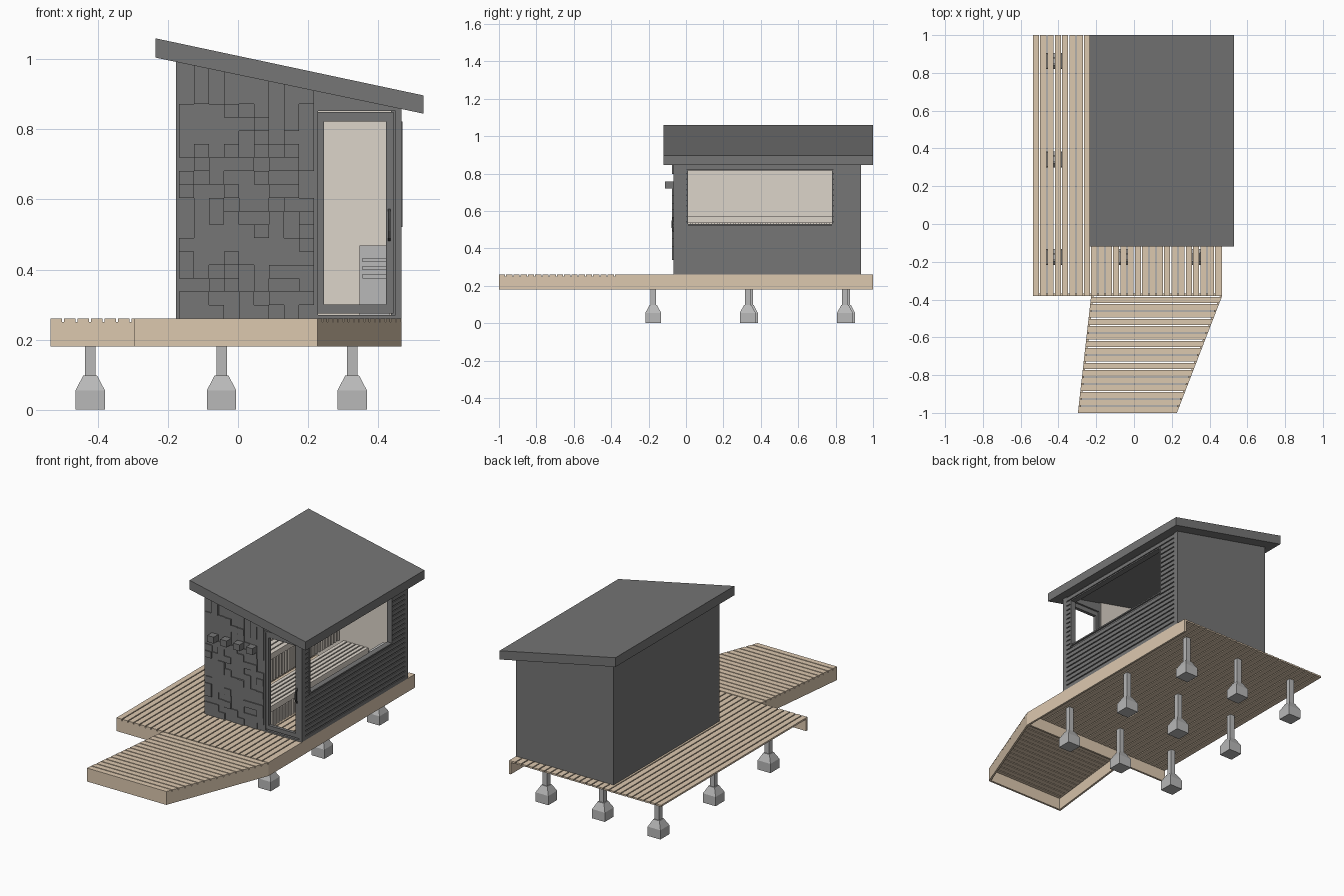
import bpy, bmesh, random

if "Cube" in bpy.data.objects:
    bpy.data.objects.remove(bpy.data.objects["Cube"])

random.seed(4)


def material(name, rgb):
    m = bpy.data.materials.new(name)
    m.diffuse_color = (*rgb, 1)
    m.use_nodes = True
    m.node_tree.nodes["Principled BSDF"].inputs["Base Color"].default_value = m.diffuse_color
    return m


WOOD = material("pale_wood", (0.72, 0.58, 0.43))
LINING = material("lining", (0.72, 0.66, 0.59))
DARK = material("dark_grey", (0.18, 0.18, 0.18))
BLACK = material("handle_grey", (0.06, 0.06, 0.06))
STEEL = material("light_grey", (0.48, 0.48, 0.48))


# A solid is a list of matching rings of points, skinned and capped
def prism_z(pts, a, b):
    return [[(x, y, h) for x, y in pts] for h in (a, b)]


def prism_y(pts, a, b):
    return [[(x, h, z) for x, z in pts] for h in (a, b)]


def prism_x(pts, a, b):
    return [[(h, y, z) for y, z in pts] for h in (a, b)]


def box(x0, x1, y0, y1, z0, z1):
    return prism_z([(x0, y0), (x1, y0), (x1, y1), (x0, y1)], z0, z1)


def build(name, solids, mat=None):
    bm = bmesh.new()
    for rings in solids:
        vs = [[bm.verts.new(p) for p in r] for r in rings]
        n = len(vs[0])
        bm.faces.new(vs[0])
        bm.faces.new(vs[-1])
        for r, s in zip(vs, vs[1:]):
            for i in range(n):
                j = (i + 1) % n
                bm.faces.new((r[i], r[j], s[j], s[i]))
    bmesh.ops.recalc_face_normals(bm, faces=bm.faces)
    me = bpy.data.meshes.new(name)
    bm.to_mesh(me)
    bm.free()
    ob = bpy.data.objects.new(name, me)
    bpy.context.collection.objects.link(ob)
    if mat:
        me.materials.append(mat)
    return ob


def roof_z(x):
    """Underside of the sloping roof."""
    return 1.005 - (x + 0.235) * 0.209


def under_roof(x0, x1, z0, y0, y1):
    return prism_y([(x0, z0), (x1, z0), (x1, roof_z(x1)), (x0, roof_z(x0))], y0, y1)


def frame_y(x0, x1, z0, z1, u0, u1, w0, w1, y0, y1):
    """Rectangular frame facing y with opening u0..u1, w0..w1."""
    return [box(x0, u0, y0, y1, z0, z1), box(u1, x1, y0, y1, z0, z1),
            box(u0, u1, y0, y1, z0, w0), box(u0, u1, y0, y1, w1, z1)]


# Concrete piers: square foot, taper, post
def square(cx, cy, h, z):
    return [(cx - h, cy - h, z), (cx + h, cy - h, z), (cx + h, cy + h, z), (cx - h, cy + h, z)]


feet, posts = [], []
for x in (-0.422, -0.047, 0.326):
    for k, y in enumerate((-0.175, 0.33, 0.85)):
        if k and x < 0:
            y += 0.012 if x < -0.2 else 0
        feet.append([square(x, y, h, z) for h, z in ((0.042, 0), (0.042, 0.055), (0.02, 0.097))])
        posts.append(box(x - 0.015, x + 0.015, y - 0.015, y + 0.015, 0.09, 0.25))
build("pier_feet", feet, STEEL)
build("pier_posts", posts, STEEL)

# Main deck: boards along y, fascia on front and right
GAP = 0.006
X0, X1, P = -0.535, 0.467, 1.002 / 26
build("deck_boards", [box(X0 + i * P, X0 + (i + 1) * P - (GAP if i < 25 else 0), -0.38, 1, 0.25, 0.26)
                      for i in range(26)], WOOD)
build("deck_fascia", [box(X0, X1, -0.38, -0.368, 0.18, 0.25),
                      box(X1 - 0.012, X1, -0.368, 1, 0.18, 0.25)], WOOD)


# Entrance platform: tapering plan, boards along x
def left(y):
    return -0.227 + (y + 0.38) * 0.07 / 0.62


def right(y):
    return 0.467 + (y + 0.38) * 0.24 / 0.62


P = 0.62 / 16
boards = []
for i in range(16):
    a, b = -1 + i * P, -1 + (i + 1) * P - GAP
    boards.append(prism_z([(left(a), a), (right(a), a), (right(b), b), (left(b), b)], 0.25, 0.26))
build("platform_boards", boards, WOOD)
A, B, T = -1, -0.38, 0.012
build("platform_fascia", [
    prism_z([(left(A), A), (right(A), A), (right(A + T), A + T), (left(A + T), A + T)], 0.18, 0.25),
    prism_z([(left(A), A), (left(A) + T, A), (left(B) + T, B), (left(B), B)], 0.18, 0.25),
    prism_z([(right(A) - T, A), (right(A), A), (right(B), B), (right(B) - T, B)], 0.18, 0.25)], WOOD)

# Roof slab
build("roof", [prism_y([(-0.235, 1.005), (0.53, 0.845), (0.53, 0.897), (-0.235, 1.06)], -0.12, 1.0)], DARK)

# Walls
XL, XR, YF, YB, F = -0.177, 0.467, -0.063, 0.935, 0.26
build("left_wall", [under_roof(XL, XL + 0.03, F, YF, YB)], DARK)
build("back_wall", [under_roof(XL + 0.03, XR, F, YB - 0.03, YB)], DARK)
build("front_wall", [under_roof(XL + 0.03, 0.22, F, YF, YF + 0.03),
                     prism_y([(0.22, 0.86), (XR, 0.86), (0.22, roof_z(0.22))], YF, YF + 0.03)], DARK)
W0, W1, S0, S1, TOP = 0.01, 0.78, 0.53, 0.815, 0.862
XI = XR - 0.03
XO = XR - 0.006
build("right_wall", [box(XI, XO, YF + 0.03, W0, F, TOP), box(XI, XO, W1, YB - 0.03, F, TOP),
                     box(XI, XO, W0, W1, F, S0), box(XI, XO, W0, W1, S1, TOP)], DARK)

# Horizontal siding on the right wall, split around the window
siding, z = [], F
while z < TOP - 0.01:
    top = min(z + 0.022, TOP - 0.002)
    if top > S0 and z < S1:
        siding += [box(XO, XR, YF + 0.03, W0, z, top), box(XO, XR, W1, YB - 0.03, z, top)]
    else:
        siding.append(box(XO, XR, YF + 0.03, YB - 0.03, z, top))
    z += 0.0285
build("right_siding", siding, DARK)
t = 0.008
build("window_frame", [box(XI, XR + 0.003, W0 - t, W0, S0 - t, S1 + t), box(XI, XR + 0.003, W1, W1 + t, S0 - t, S1 + t),
                       box(XI, XR + 0.003, W0, W1, S0 - t, S0), box(XI, XR + 0.003, W0, W1, S1, S1 + t)], DARK)

# Relief tiles on the front wall
CW, RH, CX = 0.0427, 0.0383, -0.168
tiles = []
for c in range(9):
    for r in range(17):
        d = random.choice((0, 0.005, 0.005, 0.011))
        x, z = CX + c * CW, F + r * RH
        if d and r < 16:
            tiles.append(box(x, x + CW, YF - d, YF, z, z + RH))
        elif d:
            tiles.append(under_roof(x, x + CW, z, YF - d, YF))
build("relief_tiles", tiles, DARK)

# Four projecting blocks
build("front_blocks", [box(CX + c * CW, CX + (c + 1) * CW, -0.112, YF, F + 12 * RH, F + 13 * RH)
                       for c in (1, 3, 5, 7)], DARK)

# Door: jamb frame, leaf with open pane, bowed handle
build("door_jamb", frame_y(0.22, XR, F, 0.86, 0.228, 0.45, 0.27, 0.852, YF - 0.003, YF + 0.03), DARK)
build("door_leaf", frame_y(0.229, 0.444, 0.275, 0.85, 0.245, 0.422, 0.30, 0.823, YF + 0.002, YF + 0.022), DARK)
y = YF + 0.004
build("door_handle", [prism_x([(y, 0.48), (y - 0.012, 0.49), (y - 0.018, 0.51), (y - 0.018, 0.545),
                               (y - 0.012, 0.565), (y, 0.575), (y - 0.004, 0.56), (y - 0.01, 0.54),
                               (y - 0.01, 0.515), (y - 0.004, 0.495)], 0.428, 0.436)], BLACK)

# Interior wooden lining
L, K = XL + 0.03, 0.006
build("inner_lining", [under_roof(L, L + K, F, YF + 0.03, YB - 0.03),
                       under_roof(L + K, XI, F, YB - 0.03 - K, YB - 0.03),
                       under_roof(L + K, 0.22, F, YF + 0.03, YF + 0.03 + K)], LINING)

# Two-step slatted benches along the left wall
Y0, Y1 = YF + 0.04, YB - 0.04


def bench(name, x0, x1, z):
    n = 6
    p = (x1 - x0) / n
    slats = [box(x0 + i * p, x0 + (i + 1) * p - 0.007, Y0, Y1, z - 0.015, z) for i in range(n)]
    slats.append(box(x1 - 0.02, x1 - 0.007, Y0, Y1, z - 0.035, z - 0.015))
    build(name, slats, LINING)


bench("upper_bench", L + 0.01, 0.07, 0.57)
bench("lower_bench", 0.07, 0.24, 0.395)
N = 32
p = (Y1 - Y0) / N
build("bench_risers", [box(x - 0.012, x, Y0 + i * p, Y0 + (i + 1) * p - 0.01, a, b)
                       for i in range(N) for x, a, b in ((0.05, 0.395, 0.55), (0.22, F, 0.37))], LINING)

# Heater with front louvres
build("heater", [box(0.347, XI - 0.005, 0.73, 0.87, F, 0.468)], STEEL)
build("heater_louvres", [box(0.355, 0.428, 0.722, 0.73, z, z + 0.012) for z in (0.375, 0.398, 0.421)], STEEL)
